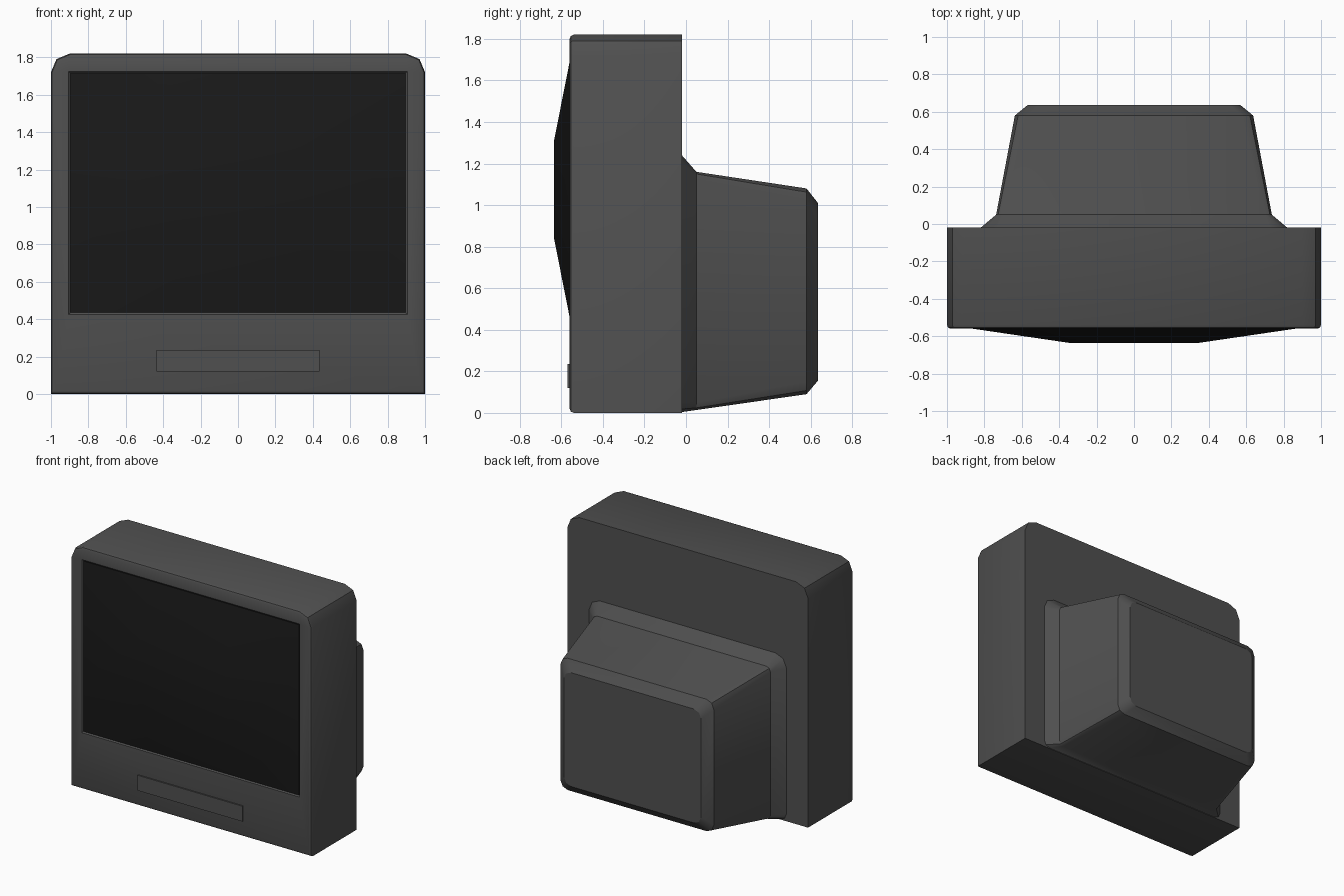
import bpy, bmesh, math

if "Cube" in bpy.data.objects:
    bpy.data.objects.remove(bpy.data.objects["Cube"])


def material(name, v):
    m = bpy.data.materials.new(name)
    m.diffuse_color = (v, v, v, 1)
    m.use_nodes = True
    m.node_tree.nodes["Principled BSDF"].inputs["Base Color"].default_value = m.diffuse_color
    return m


CASE = material("dark_grey_plastic", 0.08)
GLASS = material("black_glass", 0.01)


def outline(w, z0, z1, r_top, r_bot=0.0, seg=2):
    """Rounded rectangle in x/z, half width w."""
    pts = []
    for sx, top, start in ((1, True, 0), (-1, True, 90), (-1, False, 180), (1, False, 270)):
        r = r_top if top else r_bot
        cx, cz = sx * (w - r), (z1 - r if top else z0 + r)
        if r == 0:
            pts.append((cx, cz))
            continue
        for i in range(seg + 1):
            a = math.radians(start + 90 * i / seg)
            pts.append((cx + r * math.cos(a), cz + r * math.sin(a)))
    return pts


def add_ring(bm, y, pts):
    return [bm.verts.new((x, y, z)) for x, z in pts]


def skin(bm, rings):
    for a, b in zip(rings, rings[1:]):
        n = len(a)
        for i in range(n):
            j = (i + 1) % n
            bm.faces.new((a[i], a[j], b[j], b[i]))


def ring_edges(bm, ring):
    return [bm.edges.get((ring[i], ring[i - 1])) for i in range(len(ring))]


def finish(bm, name, mat, angle=30):
    bmesh.ops.recalc_face_normals(bm, faces=bm.faces)
    me = bpy.data.meshes.new(name)
    bm.to_mesh(me)
    bm.free()
    ob = bpy.data.objects.new(name, me)
    bpy.context.collection.objects.link(ob)
    me.materials.append(mat)
    bpy.ops.object.select_all(action='DESELECT')
    ob.select_set(True)
    bpy.context.view_layer.objects.active = ob
    bpy.ops.object.shade_smooth_by_angle(angle=math.radians(angle))
    return ob


# Front housing with a softened front rim and a shallow screen recess
bm = bmesh.new()
shell = [add_ring(bm, y, outline(1 - i, i, 1.82 - i, 0.1 - i))
         for y, i in ((-0.02, 0), (-0.54, 0), (-0.554, 0.006), (-0.56, 0.02))]
skin(bm, shell)
bm.faces.new(shell[0])
recess = [add_ring(bm, y, outline(w, z0, z1, 0))
          for y, w, z0, z1 in ((-0.56, 0.905, 0.425, 1.725), (-0.55, 0.895, 0.435, 1.715))]
skin(bm, recess)
bmesh.ops.triangle_fill(bm, use_beauty=True, normal=(0, -1, 0),
                        edges=ring_edges(bm, shell[-1]) + ring_edges(bm, recess[0]))
finish(bm, "front_housing", CASE)

# Bulged screen: a 3 x 3 patch with the middle pushed forward
bm = bmesh.new()
xs, zs = (-0.895, -0.35, 0.35, 0.895), (0.435, 0.84, 1.31, 1.715)
grid = [[bm.verts.new((x, -0.635 if 0 < i < 3 and 0 < k < 3 else -0.555, z))
         for i, x in enumerate(xs)] for k, z in enumerate(zs)]
for k in range(3):
    for i in range(3):
        bm.faces.new((grid[k][i], grid[k][i + 1], grid[k + 1][i + 1], grid[k + 1][i]))
rim = [grid[0][0], grid[0][1], grid[0][2], grid[0][3], grid[1][3], grid[2][3],
       grid[3][3], grid[3][2], grid[3][1], grid[3][0], grid[2][0], grid[1][0]]
back = [bm.verts.new((v.co.x, -0.54, v.co.z)) for v in rim]
skin(bm, [rim, back])
bm.faces.new(back)
finish(bm, "screen", GLASS)

# Tapered tube cover at the back, with a flared foot and chamfered end
bm = bmesh.new()
tube = [add_ring(bm, y, outline(w, z0, z1, rt, rb)) for y, w, z0, z1, rt, rb in (
    (-0.02, 0.82, 0.004, 1.24, 0.09, 0.05),
    (0.05, 0.737, 0.014, 1.16, 0.035, 0.035),
    (0.58, 0.637, 0.09, 1.08, 0.06, 0.06),
    (0.635, 0.57, 0.155, 1.01, 0.06, 0.06))]
skin(bm, tube)
bm.faces.new(tube[-1])
finish(bm, "rear_tube_cover", CASE)

# Control panel flap under the screen
bm = bmesh.new()
flap = [add_ring(bm, y, outline(0.435, 0.12, 0.235, 0)) for y in (-0.55, -0.57)]
skin(bm, flap)
for r in flap:
    bm.faces.new(r)
finish(bm, "control_flap", CASE)
